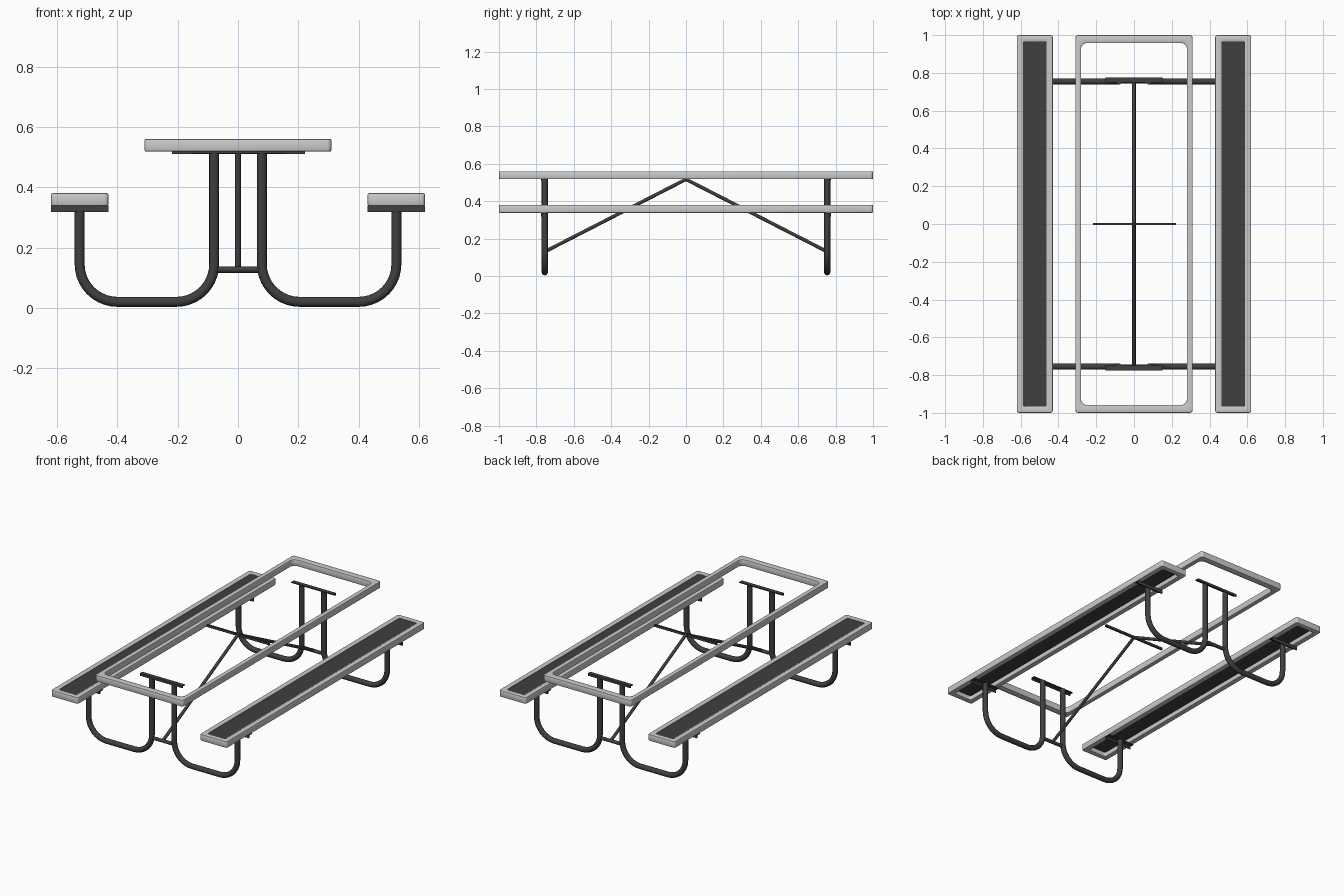
import bpy, bmesh, math
from mathutils import Vector

if "Cube" in bpy.data.objects:
    bpy.data.objects.remove(bpy.data.objects["Cube"])


def material(name, c):
    m = bpy.data.materials.new(name)
    m.diffuse_color = (c, c, c, 1)
    m.use_nodes = True
    m.node_tree.nodes["Principled BSDF"].inputs["Base Color"].default_value = m.diffuse_color
    return m


LIGHT = material("light grey coating", 0.60)
DARK = material("dark grey steel", 0.05)


def finish(name, bm, mat):
    bmesh.ops.recalc_face_normals(bm, faces=bm.faces)
    me = bpy.data.meshes.new(name)
    bm.to_mesh(me)
    bm.free()
    me.materials.append(mat)
    ob = bpy.data.objects.new(name, me)
    bpy.context.collection.objects.link(ob)
    bpy.ops.object.select_all(action='DESELECT')
    ob.select_set(True)
    bpy.context.view_layer.objects.active = ob
    bpy.ops.object.shade_smooth_by_angle(angle=math.radians(35))
    return ob


def box(name, x, y, z, mat):
    bm = bmesh.new()
    bmesh.ops.create_cube(bm, size=1)
    for v in bm.verts:
        v.co = [r[0] + (r[1] - r[0]) * (c + 0.5) for r, c in zip((x, y, z), v.co)]
    return finish(name, bm, mat)


def rounded_rect(cx, hx, hy, r, n=6):
    pts = []
    for k, (sx, sy) in enumerate(((1, 1), (-1, 1), (-1, -1), (1, -1))):
        for i in range(n + 1):
            a = math.pi / 2 * (k + i / n)
            pts.append((cx + sx * (hx - r) + r * math.cos(a),
                        sy * (hy - r) + r * math.sin(a)))
    return pts


def frame(name, cx, hx, hy, wx, wy, z0, z1, r_out, r_in):
    """Hollow rounded rectangle with softened edges."""
    b = 0.005
    # (inset fraction from outside, extra offset, height) around the section
    section = [(0, 0, z0 + b), (0, 0, z1 - b), (0, b * .3, z1 - b * .3), (0, b, z1),
               (1, -b, z1), (1, -b * .3, z1 - b * .3), (1, 0, z1 - b),
               (1, 0, z0 + b), (1, -b * .3, z0 + b * .3), (1, -b, z0),
               (0, b, z0), (0, b * .3, z0 + b * .3)]
    bm = bmesh.new()
    rings = []
    for f, e, z in section:
        r = r_in - e if f else r_out - e
        pts = rounded_rect(cx, hx - f * wx - e, hy - f * wy - e, r)
        rings.append([bm.verts.new((x, y, z)) for x, y in pts])
    for A, B in zip(rings, rings[1:] + rings[:1]):
        for i in range(len(A)):
            j = (i + 1) % len(A)
            bm.faces.new((A[i], A[j], B[j], B[i]))
    return finish(name, bm, LIGHT)


def tube(name, pts, rad, sides=16):
    """Round tube swept along a path."""
    pts = [Vector(p) for p in pts]
    bm = bmesh.new()
    rings = []
    normal = (pts[1] - pts[0]).orthogonal().normalized()
    for i, p in enumerate(pts):
        t = (pts[min(i + 1, len(pts) - 1)] - pts[max(i - 1, 0)]).normalized()
        normal = (normal - t * normal.dot(t)).normalized()
        side = t.cross(normal)
        angles = [2 * math.pi * k / sides for k in range(sides)]
        rings.append([bm.verts.new(p + (normal * math.cos(a) + side * math.sin(a)) * rad)
                      for a in angles])
    for A, B in zip(rings, rings[1:]):
        for k in range(sides):
            j = (k + 1) % sides
            bm.faces.new((A[k], A[j], B[j], B[k]))
    bm.faces.new(rings[0])
    bm.faces.new(rings[-1])
    return finish(name, bm, DARK)


# Table top rim (open in the middle)
frame("table_rim", 0, 0.31, 1.0, 0.03, 0.042, 0.518, 0.56, 0.015, 0.03)

# Benches: light rim with a dark seat panel
for s, side in ((-1, "left"), (1, "right")):
    cx = s * 0.525
    frame(side + "_seat_rim", cx, 0.095, 1.0, 0.034, 0.034, 0.338, 0.38, 0.012, 0.012)
    box(side + "_seat_panel", (cx - 0.064, cx + 0.064), (-0.97, 0.97), (0.366, 0.376), DARK)

# End frames: two U-bent legs, cross tie and angle brackets
R, ZB, XO, XI, Y = 0.125, 0.02, 0.525, 0.079, 0.755
N = 10
for e, end in ((-1, "front"), (1, "back")):
    y = e * Y
    for s, side in ((-1, "left"), (1, "right")):
        path = [(XO, 0.335)]
        for cx, a0 in ((XO - R, 0), (XI + R, -math.pi / 2)):
            for i in range(N + 1):
                a = a0 - math.pi / 2 * i / N
                path.append((cx + R * math.cos(a), ZB + R + R * math.sin(a)))
        path.append((XI, 0.52))
        tube(f"{end}_{side}_leg", [(s * x, y, z) for x, z in path], 0.0165)
        # L-shaped seat bracket
        x = (s * XO - 0.095, s * XO + 0.095)
        box(f"{end}_{side}_seat_bracket", x, sorted((e * 0.770, e * 0.776)), (0.317, 0.338), DARK)
        box(f"{end}_{side}_seat_bracket_flange", x, sorted((e * 0.745, e * 0.776)),
            (0.333, 0.339), DARK)
    # table bracket
    box(end + "_table_bracket", (-0.15, 0.15), sorted((e * 0.770, e * 0.776)), (0.511, 0.526), DARK)
    box(end + "_table_bracket_flange", (-0.15, 0.15), sorted((e * 0.750, e * 0.776)),
        (0.520, 0.526), DARK)
    # tie between the inner uprights and diagonal brace
    tube(end + "_cross_tie", [(-XI, y, 0.127), (XI, y, 0.127)], 0.011, 12)
    tube(end + "_brace", [(0, e * 0.755, 0.13), (0, 0, 0.517)], 0.0095, 12)

# Bar under the table centre
box("centre_bar", (-0.218, 0.222), (-0.006, 0.006), (0.510, 0.524), DARK)
